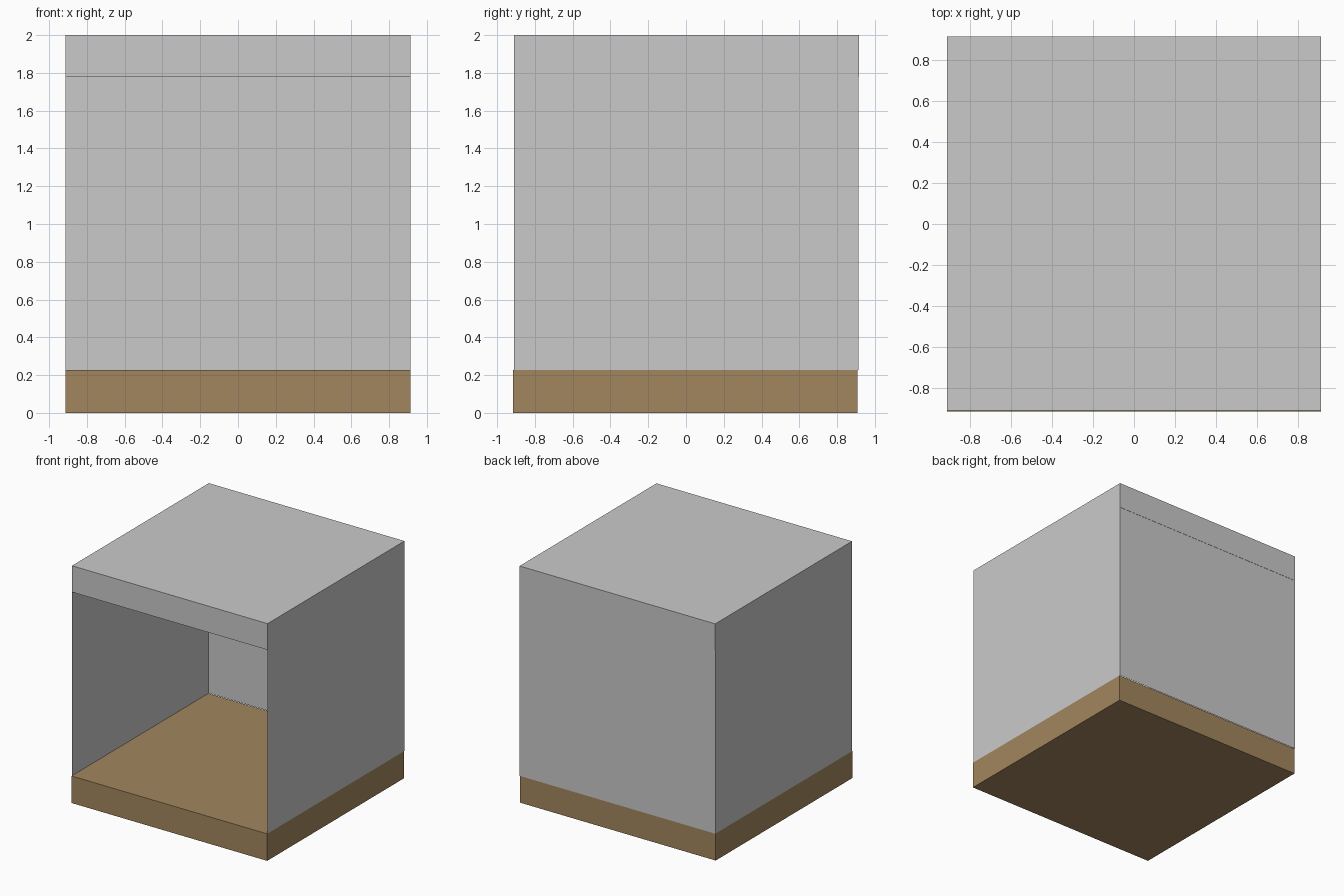
import bpy

if "Cube" in bpy.data.objects:
    bpy.data.objects.remove(bpy.data.objects["Cube"])

HALF_X = 0.913
FLOOR_TOP = 0.228
ROOF_BOTTOM = 1.778
FRONT, BACK = -0.910, 0.913


def material(name, colour):
    mat = bpy.data.materials.new(name)
    mat.diffuse_color = (*colour, 1.0)
    mat.use_nodes = True
    mat.node_tree.nodes["Principled BSDF"].inputs["Base Color"].default_value = mat.diffuse_color
    return mat


GREY = material("light grey", (0.59, 0.59, 0.59))
BROWN = material("wood brown", (0.365, 0.24, 0.113))


def make(name, verts, faces, mat):
    mesh = bpy.data.meshes.new(name)
    mesh.from_pydata(verts, [], faces)
    mesh.materials.append(mat)
    obj = bpy.data.objects.new(name, mesh)
    bpy.context.collection.objects.link(obj)
    return obj


def box(name, y0, y1, z0, z1, mat):
    verts = [(x, y, z) for z in (z0, z1)
             for x, y in ((-HALF_X, y0), (HALF_X, y0), (HALF_X, y1), (-HALF_X, y1))]
    faces = [(3, 2, 1, 0), (4, 5, 6, 7)]
    faces += [(i, (i + 1) % 4, (i + 1) % 4 + 4, i + 4) for i in range(4)]
    return make(name, verts, faces, mat)


def wall(name, start, end):
    # thin upright sheet from the floor to the roof, facing outward
    verts = [(*start, FLOOR_TOP), (*end, FLOOR_TOP),
             (*end, ROOF_BOTTOM), (*start, ROOF_BOTTOM)]
    return make(name, verts, [(0, 1, 2, 3)], GREY)


# Floor slab and roof slab
box("floor_slab", -0.915, 0.908, 0.0, FLOOR_TOP, BROWN)
box("roof_slab", FRONT, 0.915, ROOF_BOTTOM, 2.0, GREY)

# Three thin walls, front left open
wall("right_wall", (HALF_X, FRONT), (HALF_X, BACK))
wall("back_wall", (HALF_X, BACK), (-HALF_X, BACK))
wall("left_wall", (-HALF_X, BACK), (-HALF_X, FRONT))
